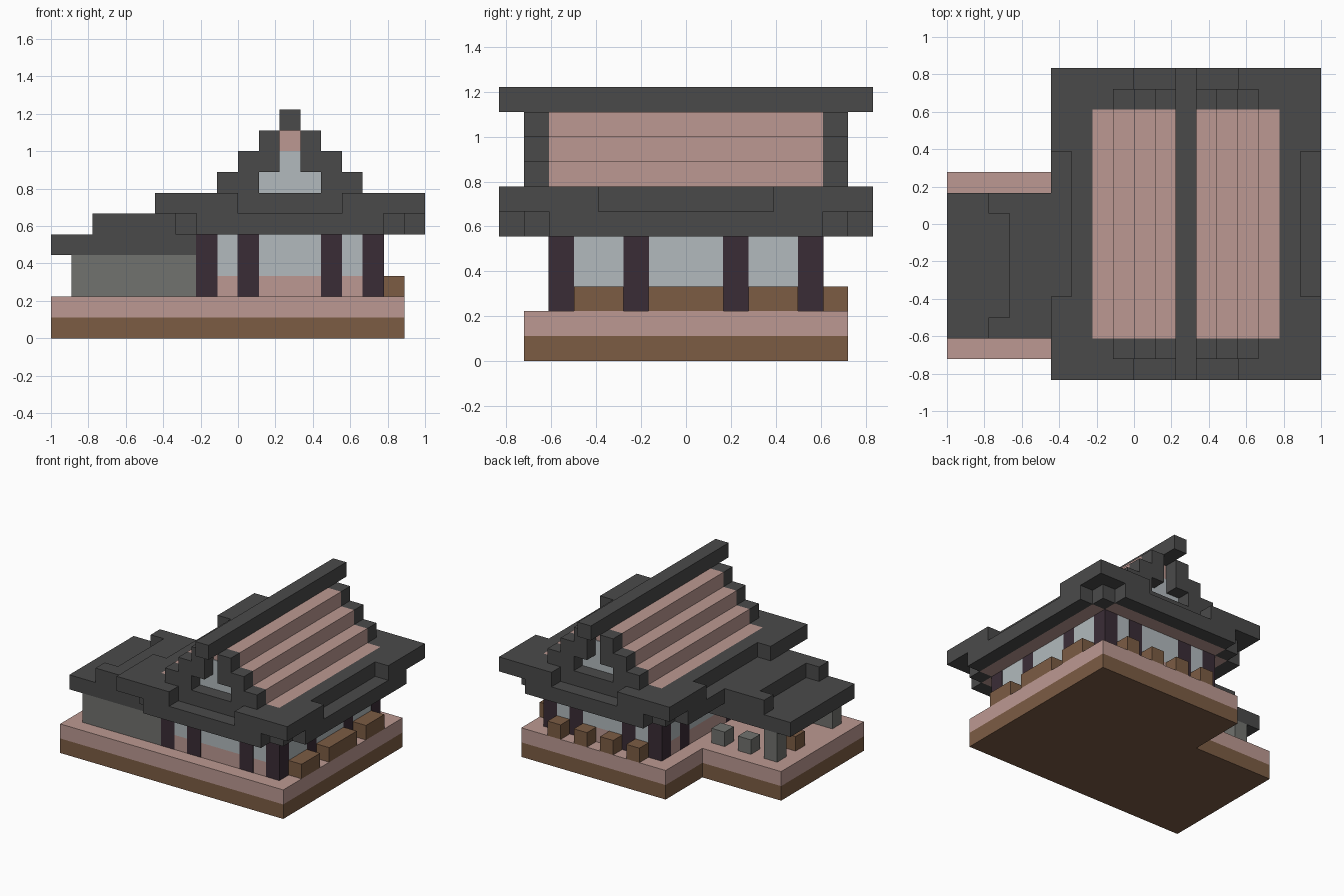
import bpy, bmesh
from mathutils import Matrix, Vector

if "Cube" in bpy.data.objects:
    bpy.data.objects.remove(bpy.data.objects["Cube"])

UNIT = 1 / 9                 # one block
HOUSE_X = 2.5 * UNIT         # house centre; all spans are in blocks from it


def material(name, *rgb):
    linear = [((c / 255 + 0.055) / 1.055) ** 2.4 for c in rgb] + [1]
    mat = bpy.data.materials.new(name)
    mat.use_nodes = True
    mat.diffuse_color = linear
    mat.node_tree.nodes["Principled BSDF"].inputs["Base Color"].default_value = linear
    return mat


DARK = material("dark roof grey", 74, 74, 74)
PINK = material("dusty pink", 188, 153, 146)
BROWN = material("earth brown", 124, 92, 68)
WHITE = material("pale wall grey", 178, 186, 189)
PLUM = material("dark plum wood", 58, 44, 54)
STONE = material("stone grey", 113, 114, 110)


def mirrored(span):
    """A span and its reflection, or just itself when symmetric."""
    a, b = span
    return [span] if a == -b else [span, (-b, -a)]


def blocks(name, mat, boxes, mirror="", grow=0):
    """One object made of boxes, each given as x, y and z spans."""
    bm = bmesh.new()
    for bx, by, bz in boxes:
        for x in mirrored(bx) if "x" in mirror else [bx]:
            for y in mirrored(by) if "y" in mirror else [by]:
                spans = (x, y, bz)
                centre = Vector([(a + b) / 2 for a, b in spans])
                size = [b - a + grow for a, b in spans]
                bmesh.ops.create_cube(
                    bm, size=1,
                    matrix=Matrix.Translation(centre) @ Matrix.Diagonal((*size, 1)))
    mesh = bpy.data.meshes.new(name)
    bm.to_mesh(mesh)
    bm.free()
    mesh.materials.append(mat)
    obj = bpy.data.objects.new(name, mesh)
    obj.scale = (UNIT,) * 3
    obj.location.x = HOUSE_X
    bpy.context.collection.objects.link(obj)
    return obj


def wide(h):
    return (-h, h)


def cell(a):
    return (a, a + 1)


# L-shaped platform in two layers
for level, (name, mat) in enumerate([("ground_layer", BROWN), ("floor_layer", PINK)]):
    blocks(name, mat, [(wide(5.5), wide(6.5), cell(level)),
                       ((-11.5, -5.5), (-6.5, 2.5), cell(level))])

# House walls and pillars
blocks("lower_wall", PINK, [(wide(4.5), wide(5.5), cell(2))])
blocks("upper_wall", WHITE, [(wide(4.5), wide(5.5), (3, 5))])
post = (2, 5)
blocks("house_pillars", PLUM, [(cell(3.5), cell(4.5), post),
                               (cell(1.5), cell(4.5), post)], "xy", 0.03)
blocks("east_pillars", PLUM, [(cell(3.5), cell(1.5), post)], "y", 0.03)
blocks("west_pillars", PLUM, [(cell(-4.5), cell(y), post) for y in (-2.5, 2.5)], "", 0.03)

# Low planters along the east and back walls
blocks("east_planters", BROWN, [(cell(4.5), wide(1.5), cell(2)),
                                (cell(4.5), (2.5, 4.5), cell(2))], "y")
blocks("back_planters", BROWN, [(cell(2 * n - 3.5), cell(5.5), cell(2)) for n in range(4)])

# Main roof: soffit, lower eaves, raised corners, deck
blocks("soffit", PINK, [(wide(5.5), wide(5.5), cell(5)),
                        (wide(4.5), cell(5.5), cell(5))], "y")
blocks("lower_eaves", DARK, [(wide(4.5), cell(6.5), cell(5)),
                             (cell(4.5), cell(5.5), cell(5)),
                             (cell(5.5), wide(5.5), cell(5))], "xy")
blocks("raised_corners", DARK, [((2.5, 6.5), cell(6.5), cell(6)),
                                (cell(5.5), (3.5, 6.5), cell(6))], "xy")
blocks("roof_rim", DARK, [(wide(5.5), cell(5.5), cell(6)),
                          (cell(4.5), wide(5.5), cell(6))], "xy")
blocks("roof_deck", PINK, [(wide(4.5), wide(5.5), cell(6))])

# Stepped gable roof with dark end trim and a ridge beam
steps = [(3.5 - n, cell(7 + n)) for n in range(3)]
blocks("roof_steps", PINK, [(wide(h), wide(5.5), z) for h, z in steps])
blocks("gable_trim", DARK, [((max(h - 2, 0.5), h), cell(5.5), z) for h, z in steps], "xy")
blocks("gable_panels", WHITE, [(wide(h - 2), (5.5, 5.55), z) for h, z in steps[:2]], "y")
blocks("ridge_beam", DARK, [(wide(0.5), wide(7.5), cell(10))])

# Side annexe: wall, post, fence and roof
blocks("annexe_wall", STONE, [((-10.5, -4.5), cell(-5.5), (2, 4))])
blocks("annexe_post", STONE, [(cell(-10.5), cell(0.5), (2, 4))])
blocks("annexe_fence", STONE, [(cell(x), cell(0.5), cell(2)) for x in (-8.5, -6.5)])
blocks("annexe_bench", BROWN, [(cell(-10.5), cell(-1.5), cell(2))])
blocks("annexe_roof", DARK, [((-11.5, -4.5), (-5.5, 1.5), cell(4)),
                             ((-8.5, -6.5), (-4.5, 0.5), cell(5)),
                             ((-9.5, -6.5), cell(-5.5), cell(5)),
                             ((-9.5, -6.5), cell(0.5), cell(5))])
